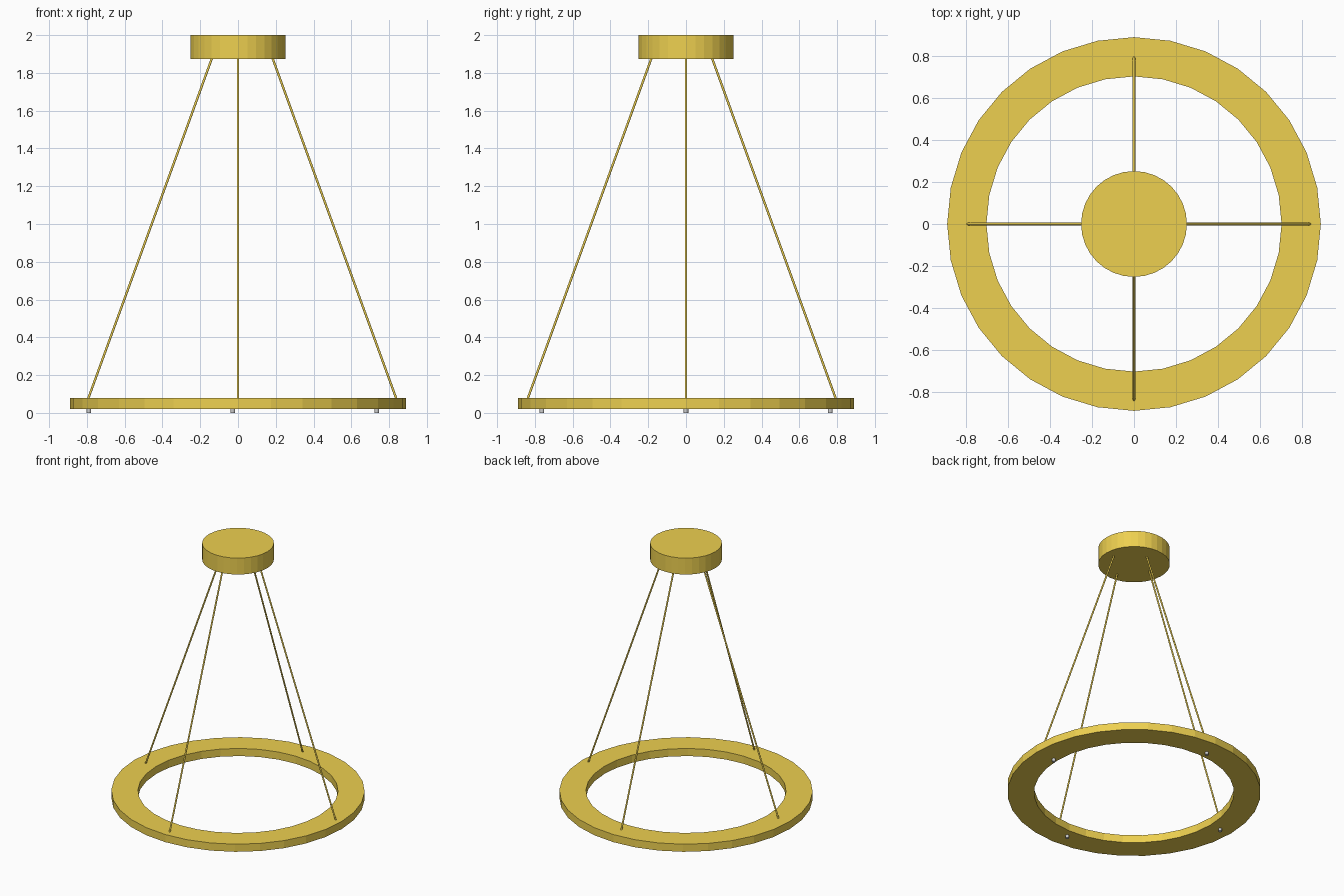
import bpy, bmesh
from math import cos, sin, pi
from mathutils import Vector

if "Cube" in bpy.data.objects:
    bpy.data.objects.remove(bpy.data.objects["Cube"])

gold = bpy.data.materials.new("gold")
gold.diffuse_color = (0.85, 0.63, 0.08, 1)
gold.use_nodes = True
gold.node_tree.nodes["Principled BSDF"].inputs["Base Color"].default_value = gold.diffuse_color


def finish(name, bm, mat=None):
    bmesh.ops.recalc_face_normals(bm, faces=bm.faces)
    me = bpy.data.meshes.new(name)
    bm.to_mesh(me)
    bm.free()
    ob = bpy.data.objects.new(name, me)
    bpy.context.collection.objects.link(ob)
    if mat:
        me.materials.append(mat)
    return ob


def rod(name, a, b, radius, sides, mat=None):
    """Capped cylinder running from point a to point b."""
    a, b = Vector(a), Vector(b)
    bm = bmesh.new()
    bmesh.ops.create_cone(bm, cap_ends=True, segments=sides,
                          radius1=radius, radius2=radius, depth=(b - a).length)
    ob = finish(name, bm, mat)
    ob.location = (a + b) / 2
    ob.rotation_euler = (b - a).to_track_quat('Z', 'Y').to_euler()
    return ob


def ring(name, r_in, r_out, z0, z1, sides, mat):
    """Flat ring: a rectangular section swept round the z axis."""
    section = [(r_in, z0), (r_out, z0), (r_out, z1), (r_in, z1)]
    bm = bmesh.new()
    loops = [[bm.verts.new((r * cos(2 * pi * i / sides), r * sin(2 * pi * i / sides), z))
              for r, z in section] for i in range(sides)]
    for i in range(sides):
        p, q = loops[i], loops[(i + 1) % sides]
        for k in range(4):
            n = (k + 1) % 4
            bm.faces.new((p[k], q[k], q[n], p[n]))
    return finish(name, bm, mat)


# Ceiling canopy and light ring
rod("ceiling_canopy", (0, 0, 1.873), (0, 0, 2.0), 0.252, 32, gold)
ring("light_ring", 0.703, 0.89, 0.021, 0.08, 32, gold)

# Four slanted suspension cables: lower end on the ring, upper end in the canopy
cables = {
    "right": ((0.84, 0), (0.182, 0)),
    "left": ((-0.795, 0), (-0.137, 0)),
    "front": ((0, -0.84), (0, -0.182)),
    "back": ((0, 0.795), (0, 0.137)),
}
for side, (low, top) in cables.items():
    rod(f"cable_{side}", (*low, 0.07), (*top, 1.88), 0.006, 12, gold)

# Four small lamps under the ring
for side, (x, y) in {"right": (0.735, 0), "left": (-0.79, 0),
                     "front": (-0.028, -0.763), "back": (-0.028, 0.763)}.items():
    rod(f"lamp_{side}", (x, y, 0), (x, y, 0.025), 0.0125, 16)
